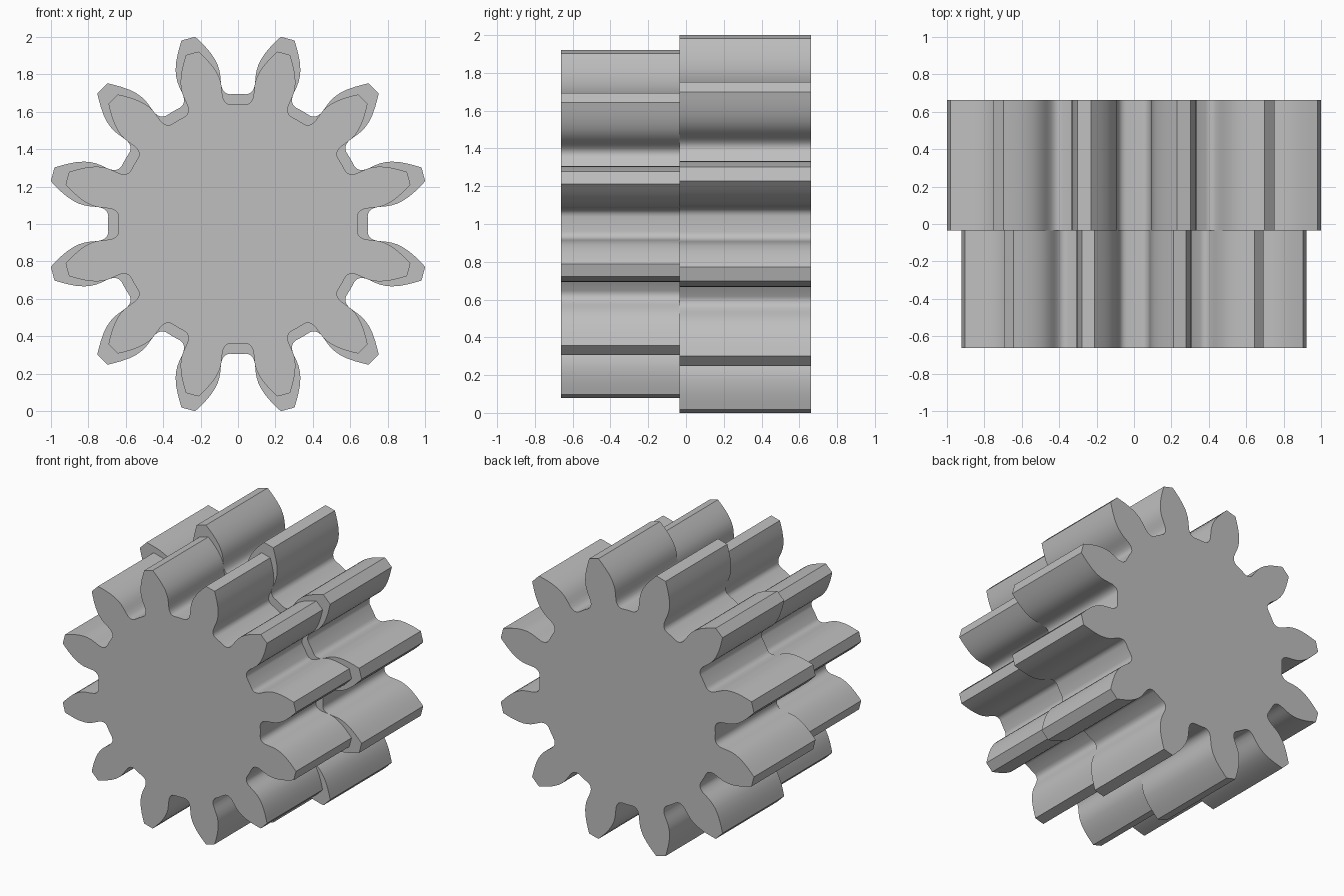
import bpy, bmesh, math

if "Cube" in bpy.data.objects:
    bpy.data.objects.remove(bpy.data.objects["Cube"])

TEETH = 12
ROOT_R = 0.695

# One flank from root to tip: (distance from axis along tooth, half width)
FLANK = [(0.681, 0.1386), (0.688, 0.124), (0.700, 0.113), (0.715, 0.107),
         (0.735, 0.105), (0.765, 0.109), (0.79, 0.1135), (0.82, 0.1165),
         (0.85, 0.115), (0.88, 0.1095), (0.92, 0.096), (0.96, 0.077),
         (0.995, 0.057), (1.026, 0.038)]

steel = bpy.data.materials.new("grey_metal")
steel.diffuse_color = (0.52, 0.52, 0.52, 1.0)
steel.use_nodes = True
steel.node_tree.nodes["Principled BSDF"].inputs["Base Color"].default_value = steel.diffuse_color


def gear_outline(scale):
    """Closed outline in x, z around the axle."""
    tooth = [(u, -v) for u, v in FLANK] + [(u, v) for u, v in reversed(FLANK)]
    pts = []
    for i in range(TEETH):
        a = math.radians(15) + i * 2 * math.pi / TEETH
        c, s = math.cos(a), math.sin(a)
        for u, v in tooth:
            pts.append(((u * c - v * s) * scale, (u * s + v * c) * scale))
        # middle of the root land
        m = a + math.pi / TEETH
        pts.append((ROOT_R * scale * math.cos(m), ROOT_R * scale * math.sin(m)))
    return pts


def make_gear(name, scale, y0, y1):
    bm = bmesh.new()
    base = bm.faces.new([bm.verts.new((x, y0, z + 1.0))
                         for x, z in gear_outline(scale)])
    res = bmesh.ops.extrude_face_region(bm, geom=[base], use_keep_orig=True)
    moved = [g for g in res["geom"] if isinstance(g, bmesh.types.BMVert)]
    bmesh.ops.translate(bm, verts=moved, vec=(0, y1 - y0, 0))
    bmesh.ops.recalc_face_normals(bm, faces=bm.faces[:])
    mesh = bpy.data.meshes.new(name)
    bm.to_mesh(mesh)
    bm.free()
    mesh.materials.append(steel)
    obj = bpy.data.objects.new(name, mesh)
    bpy.context.collection.objects.link(obj)
    # smooth flanks, sharp tips and end faces
    bpy.ops.object.select_all(action='DESELECT')
    obj.select_set(True)
    bpy.context.view_layer.objects.active = obj
    bpy.ops.object.shade_smooth_by_angle(angle=math.radians(35))
    return obj


# Larger gear at the back, smaller one in front
make_gear("large_gear", 1.0, -0.034, 0.662)
make_gear("small_gear", 0.921, -0.662, -0.034)
